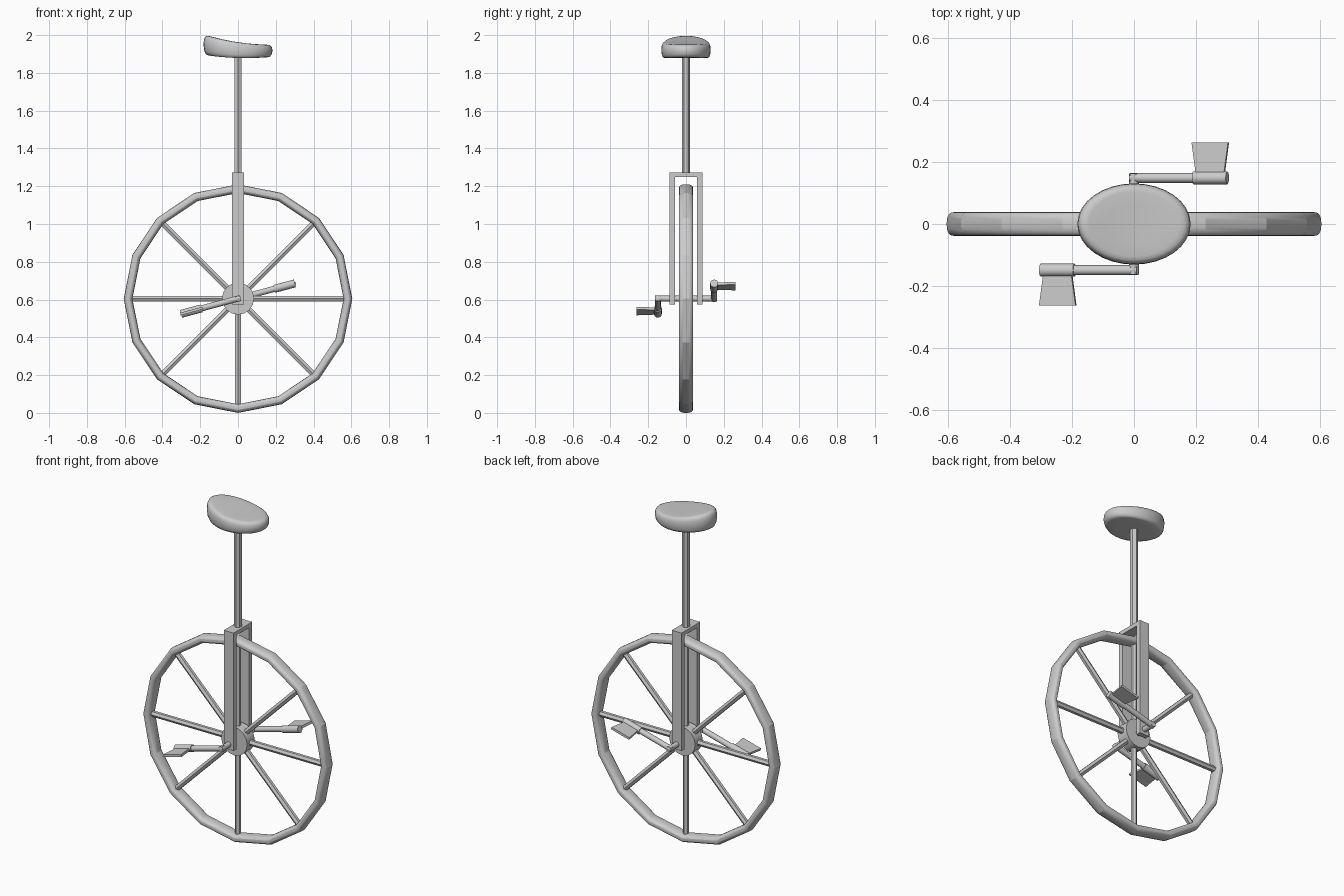
import bpy, bmesh
from math import sin, cos, pi, radians, copysign
from mathutils import Vector

if "Cube" in bpy.data.objects:
    bpy.data.objects.remove(bpy.data.objects["Cube"])

HUB = Vector((0, 0, 0.605))


def finish(name, bm, angle=None):
    bmesh.ops.recalc_face_normals(bm, faces=bm.faces)
    me = bpy.data.meshes.new(name)
    bm.to_mesh(me)
    bm.free()
    ob = bpy.data.objects.new(name, me)
    bpy.context.collection.objects.link(ob)
    if angle:
        bpy.ops.object.select_all(action='DESELECT')
        ob.select_set(True)
        bpy.context.view_layer.objects.active = ob
        bpy.ops.object.shade_smooth_by_angle(angle=radians(angle))
    return ob


def loft(name, rings, closed=False, angle=None):
    """Skin a list of point rings; cap the ends unless closed."""
    bm = bmesh.new()
    vs = [[bm.verts.new(p) for p in r] for r in rings]
    n = len(vs[0])
    for i in range(len(vs) if closed else len(vs) - 1):
        a, b = vs[i], vs[(i + 1) % len(vs)]
        for j in range(n):
            k = (j + 1) % n
            bm.faces.new((a[j], a[k], b[k], b[j]))
    if not closed:
        bm.faces.new(vs[0])
        bm.faces.new(vs[-1])
    return finish(name, bm, angle)


def rod(name, a, b, r, sides=6, angle=None, up=Vector((0, 1, 0))):
    """Straight rod from a to b with a vertex pointing along up."""
    a, b = Vector(a), Vector(b)
    v = (b - a).normalized().cross(up).normalized()
    ring = [r * (cos(2 * pi * i / sides) * up + sin(2 * pi * i / sides) * v)
            for i in range(sides)]
    return loft(name, [[p + q for q in ring] for p in (a, b)], angle=angle)


# tyre: sixteen straight segments with a wide rounded section
def power(t, e=0.8):
    return copysign(abs(t) ** e, t)


tyre = []
for i in range(16):
    t = 2 * pi * i / 16
    ring = []
    for j in range(24):
        s = 2 * pi * j / 24
        rad = 0.582 + 0.023 * power(cos(s))
        ring.append(HUB + Vector((rad * cos(t), 0.038 * power(sin(s)), rad * sin(t))))
    tyre.append(ring)
loft("tyre", tyre, closed=True, angle=22)

# spokes
for i in range(8):
    t = i * pi / 4
    d = Vector((cos(t), 0, sin(t)))
    rod(f"spoke_{i + 1}", HUB + d * 0.04, HUB + d * 0.575, 0.017)

# hub and axle
rod("hub", HUB - Vector((0, 0.036, 0)), HUB + Vector((0, 0.036, 0)), 0.085, 16,
    angle=30, up=Vector((0, 0, 1)))
rod("axle", HUB - Vector((0, 0.163, 0)), HUB + Vector((0, 0.163, 0)), 0.016, 8,
    angle=50, up=Vector((0, 0, 1)))

# fork: inverted U profile extruded in x
outline = [(-0.087, 0.575), (-0.087, 1.272), (0.087, 1.272), (0.087, 0.575),
           (0.058, 0.575), (0.058, 1.248), (-0.058, 1.248), (-0.058, 0.575)]
loft("fork", [[(x, y, z) for y, z in outline] for x in (-0.032, 0.032)])

# seat post
rod("seat_post", (0, 0, 1.265), (0, 0, 1.90), 0.021)

# cranks, pedal sleeves and tapered pedals, opposite each other
along = Vector((cos(radians(15)), 0, sin(radians(15))))
normal = Vector((-along.z, 0, along.x))
for side, s in (("back", 1), ("front", -1)):
    def at(u, y, w=0):
        return HUB + s * (along * u + normal * w + Vector((0, y, 0)))
    rod(f"{side}_crank", at(-0.012, 0.149), at(0.21, 0.149), 0.016, 12, 40)
    rod(f"{side}_pedal_sleeve", at(0.199, 0.149), at(0.312, 0.149), 0.021, 12, 40)
    rings = []
    for y, h in ((0.155, 0.046), (0.263, 0.061)):
        rings.append([at(0.255 + a * h, y, b * 0.007)
                      for a, b in ((-1, -1), (1, -1), (1, 1), (-1, 1))])
    loft(f"{side}_pedal", rings)

# seat: stacked ovals bent so that one end rises
section = [(0.25, 0), (0.6, 0), (0.86, 0), (0.93, 0.04), (0.975, 0.2), (1.0, 0.5),
           (0.985, 0.75), (0.95, 0.9), (0.89, 0.98), (0.8, 1), (0.5, 1), (0.2, 1)]
seat = []
for scale, t in section:
    ring = []
    for i in range(32):
        a = 2 * pi * i / 32
        x, y = 0.183 * scale * cos(a), 0.131 * scale * sin(a)
        low = 1.879 - 0.03 * x + 0.35 * x * x
        high = 1.962 - 0.15 * x + 0.45 * x * x
        ring.append((x, y, low + (high - low) * t))
    seat.append(ring)
loft("seat", seat, angle=60)
